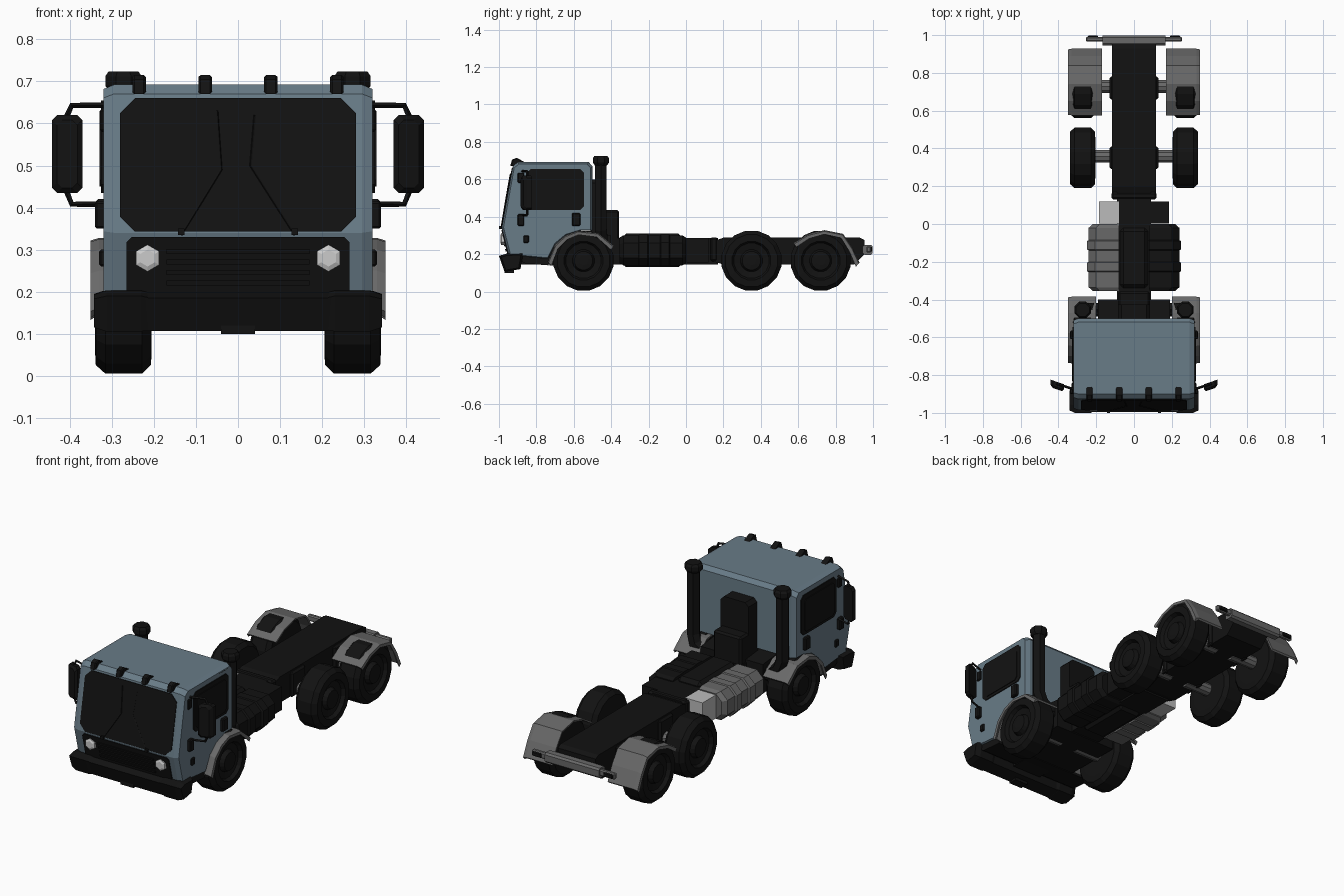
import bpy, bmesh
from math import sin, cos, pi
from mathutils import Vector

if "Cube" in bpy.data.objects:
    bpy.data.objects.remove(bpy.data.objects["Cube"])


def mat(name, r, g, b):
    m = bpy.data.materials.new(name)
    m.diffuse_color = (r, g, b, 1)
    m.use_nodes = True
    m.node_tree.nodes["Principled BSDF"].inputs["Base Color"].default_value = m.diffuse_color
    return m


BLUE = mat("cab_blue", 0.14, 0.2, 0.245)
BLACK = mat("black", 0.006, 0.006, 0.006)
GREY = mat("dark_grey", 0.14, 0.14, 0.14)
SILVER = mat("light_grey", 0.5, 0.5, 0.5)


def finish(name, bm, m):
    bmesh.ops.recalc_face_normals(bm, faces=bm.faces)
    me = bpy.data.meshes.new(name)
    bm.to_mesh(me)
    bm.free()
    ob = bpy.data.objects.new(name, me)
    bpy.context.collection.objects.link(ob)
    if m:
        me.materials.append(m)
    return ob


def loft(name, loops, m):
    """Skin between equal-length loops and cap both ends."""
    bm = bmesh.new()
    rings = [[bm.verts.new(p) for p in loop] for loop in loops]
    n = len(rings[0])
    for a, b in zip(rings, rings[1:]):
        for i in range(n):
            j = (i + 1) % n
            bm.faces.new((a[i], a[j], b[j], b[i]))
    bm.faces.new(rings[0])
    bm.faces.new(rings[-1])
    return finish(name, bm, m)


def extrude_x(name, pts, x0, x1, m, chamfer=0.0, scale=0.95):
    """Side profile (y, z) extruded across x, ends optionally chamfered."""
    cy = (min(p[0] for p in pts) + max(p[0] for p in pts)) / 2
    cz = (min(p[1] for p in pts) + max(p[1] for p in pts)) / 2
    full = lambda x: [(x, y, z) for y, z in pts]
    small = lambda x: [(x, cy + (y - cy) * scale, cz + (z - cz) * scale) for y, z in pts]
    if chamfer:
        d = chamfer if x1 > x0 else -chamfer
        return loft(name, [small(x0), full(x0 + d), full(x1 - d), small(x1)], m)
    return loft(name, [full(x0), full(x1)], m)


def octagon(u0, u1, v0, v1, c):
    return [(u0 + c, v0), (u1 - c, v0), (u1, v0 + c), (u1, v1 - c),
            (u1 - c, v1), (u0 + c, v1), (u0, v1 - c), (u0, v0 + c)]


def box(name, x, y, z, m, bevel=0.0):
    bm = bmesh.new()
    bmesh.ops.create_cube(bm, size=1)
    for v in bm.verts:
        v.co = [(a + b) / 2 + c * (b - a) for c, (a, b) in zip(v.co, (x, y, z))]
    if bevel:
        bmesh.ops.bevel(bm, geom=bm.edges[:], offset=bevel, segments=1, affect='EDGES')
    return finish(name, bm, m)


def lathe(name, prof, centre, axis, m, n=16):
    """Revolve (distance along axis, radius) points."""
    c, loops = Vector(centre), []
    for d, r in prof:
        ring = []
        for i in range(n):
            a = 2 * pi * (i + 0.5) / n
            u, v = r * cos(a), r * sin(a)
            ring.append(c + Vector({'x': (d, u, v), 'y': (u, d, v), 'z': (u, v, d)}[axis]))
        loops.append(ring)
    return loft(name, loops, m)


def tube(name, pts, r, m, res=1):
    cu = bpy.data.curves.new(name, 'CURVE')
    cu.dimensions, cu.bevel_depth, cu.bevel_resolution, cu.use_fill_caps = '3D', r, res, True
    sp = cu.splines.new('POLY')
    sp.points.add(len(pts) - 1)
    for p, co in zip(sp.points, pts):
        p.co = (*co, 1)
    sp.use_smooth = False
    cu.materials.append(m)
    ob = bpy.data.objects.new(name, cu)
    bpy.context.collection.objects.link(ob)


def front_y(z):
    """Position of the raked cab front at height z."""
    return -0.985 + (z - 0.34) * (0.18 if z > 0.34 else -0.25)


def front_panel(name, pts, d0, d1, m):
    return loft(name, [[(x, front_y(z) - d, z) for x, z in pts] for d in (d0, d1)], m)


# Cab shell with wheel arch cut into the side profile
cab = [(-0.985, 0.34), (-0.947, 0.19), (-0.74, 0.17), (-0.70, 0.25), (-0.64, 0.30),
       (-0.56, 0.325), (-0.5, 0.325), (-0.5, 0.67), (-0.52, 0.692), (-0.90, 0.692), (-0.926, 0.67)]
extrude_x("cab", cab, -0.32, 0.32, BLUE, 0.025, 0.96)
extrude_x("cab_sill", [(-0.945, 0.2), (-0.86, 0.15), (-0.735, 0.14), (-0.72, 0.2)], -0.31, 0.31, BLACK)
extrude_x("cab_floor", [(-0.73, 0.2), (-0.73, 0.14), (-0.4, 0.14), (-0.4, 0.3), (-0.6, 0.32)], -0.19, 0.19, BLACK)

# Windscreen, wipers, grille
front_panel("windscreen", octagon(-0.28, 0.28, 0.343, 0.66, 0.035), -0.01, 0.004, BLACK)
front_panel("grille", octagon(-0.265, 0.265, 0.19, 0.33, 0.012), -0.01, 0.005, BLACK)
for i in range(4):
    z = 0.215 + i * 0.025
    front_panel("grille_slat", [(-0.17, z), (0.17, z), (0.17, z + 0.012), (-0.17, z + 0.012)], 0, 0.011, BLACK)
for s in (1, -1):
    path = [(0.135, 0.335), (0.03, 0.5), (0.04, 0.62)] if s > 0 else [(-0.135, 0.335), (-0.04, 0.49), (-0.05, 0.63)]
    tube("wiper", [(x, front_y(z) - 0.006, z) for x, z in path], 0.003, BLACK, 0)
    box("wiper_base", sorted((s * 0.127, s * 0.143)), (-1.0, -0.98), (0.335, 0.35), BLACK)

# Bumper
extrude_x("bumper", [(-0.995, 0.185), (-0.96, 0.198), (-0.88, 0.198), (-0.89, 0.12), (-0.965, 0.107)], -0.3, 0.3, BLACK)
box("bumper_lip", (-0.04, 0.04), (-0.97, -0.92), (0.1, 0.12), BLACK)

for x in (-0.235, -0.078, 0.078, 0.235):
    extrude_x("roof_light", [(-0.94, 0.67), (-0.93, 0.705), (-0.905, 0.715), (-0.86, 0.69), (-0.88, 0.67)],
              x - 0.016, x + 0.016, BLACK, 0.005, 0.8)

tyre = [(0.205, 0.03), (0.205, 0.11), (0.207, 0.142), (0.228, 0.163), (0.315, 0.163), (0.338, 0.142),
        (0.34, 0.105), (0.32, 0.095), (0.312, 0.06), (0.335, 0.05), (0.338, 0.025)]

for s in (1, -1):
    # Bumper corner and headlight
    extrude_x("bumper_corner", [(-1.0, 0.19), (-0.96, 0.203), (-0.87, 0.205), (-0.885, 0.12), (-0.97, 0.105)],
              s * 0.2, s * 0.342, BLACK, 0.03, 0.8)
    lathe("headlight", [(-0.01, 0.02), (-0.005, 0.032), (0.02, 0.032)], (s * 0.215, -0.982, 0.28), 'y', None, 6)

    # Door window, handle, pillar trim and side markers
    extrude_x("side_window", octagon(-0.85, -0.545, 0.435, 0.655, 0.02), s * 0.30, s * 0.325, BLACK)
    extrude_x("window_frame", octagon(-0.83, -0.57, 0.45, 0.63, 0.015), s * 0.32, s * 0.329, BLACK)
    for nm, y, z, d in (("door_handle", (-0.61, -0.565), (0.35, 0.42), 0.338),
                        ("lower_handle", (-0.59, -0.56), (0.27, 0.30), 0.328),
                        ("mirror_mount", (-0.9, -0.865), (0.58, 0.635), 0.328),
                        ("lower_mirror_mount", (-0.9, -0.865), (0.35, 0.415), 0.34),
                        ("side_marker", (-0.87, -0.84), (0.26, 0.3), 0.33),
                        ("rain_gutter", (-0.63, -0.54), (0.667, 0.682), 0.32)):
        box(nm, sorted((s * 0.3, s * d)), y, z, BLACK, 0.005)

    # Mirror and its arms
    loft("mirror", [[(s * x, y + (x - 0.41) * 0.35, z) for x, z in octagon(0.37 + c, 0.442 - c, 0.435 + c, 0.62 - c, 0.012)]
                    for y, c in ((-0.875, 0.012), (-0.862, 0), (-0.835, 0))], BLACK)
    for z, ze in ((0.643, 0.61), (0.408, 0.445)):
        tube("mirror_arm", [(s * 0.305, -0.88, z), (s * 0.395, -0.85, z), (s * 0.41, -0.848, ze)], 0.007, BLACK, 0)

    # Exhaust stack
    tube("exhaust_pipe", [(s * 0.272, -0.455, 0.70), (s * 0.272, -0.455, 0.33), (s * 0.255, -0.45, 0.28),
                          (s * 0.21, -0.45, 0.25), (s * 0.1, -0.45, 0.24)], 0.036, BLACK, 1)
    lathe("exhaust_cap", [(0.675, 0.036), (0.69, 0.047), (0.712, 0.047), (0.724, 0.038)],
          (s * 0.272, -0.455, 0), 'z', BLACK, 8)

    # Wheels and axles
    for y in (-0.548, 0.35, 0.72):
        lathe("wheel", [(s * d, r) for d, r in tyre], (0, y, 0.165), 'x', BLACK)
        lathe("axle", [(s * 0.05, 0.035), (s * 0.215, 0.035)], (0, y + 0.008, 0.17), 'x', GREY, 10)
    for y in (0.35, 0.72):
        box("axle_bracket", sorted((s * 0.1, s * 0.13)), (y - 0.06, y + 0.06), (0.14, 0.28), BLACK, 0.01)

    # Fenders: arched strips with a folded outer lip
    for nm, arch, xi, xo in (
            ("front_fender", [(-0.738, 0.16), (-0.70, 0.25), (-0.645, 0.30), (-0.577, 0.325), (-0.47, 0.313), (-0.385, 0.245)], 0.2, 0.35),
            ("rear_fender", [(0.575, 0.26), (0.65, 0.305), (0.74, 0.328), (0.84, 0.308), (0.89, 0.235), (0.928, 0.155)], 0.17, 0.35)):
        cy = -0.55 if arch[0][0] < 0 else 0.73
        low = lambda k, d: [(cy + (y - cy) * k, (z - d)) for y, z in arch]
        strip = arch + low(0.96, 0.008)[::-1]
        lip = low(0.98, 0.006) + low(0.9, 0.022)[::-1]
        loft(nm, [[(s * xi, y, z) for y, z in strip], [(s * (xo - 0.02), y, z) for y, z in strip],
                  [(s * xo, y, z) for y, z in lip]], GREY)

    # Side tanks with ribs, and the box behind each
    m = BLACK if s > 0 else GREY
    tank = [(0.08, 0.14), (0.20, 0.14), (0.24, 0.18), (0.24, 0.26), (0.20, 0.30), (0.08, 0.30)]
    loops = []
    for y, k in ((-0.355, 0.86), (-0.335, 1), (-0.255, 1), (-0.25, 1.06), (-0.205, 1.06), (-0.2, 1), (-0.14, 1),
                 (-0.135, 1.06), (-0.09, 1.06), (-0.085, 1), (-0.02, 1), (0.0, 0.86)):
        loops.append([(s * (0.08 + (x - 0.08) * k), y, 0.22 + (z - 0.22) * k) for x, z in tank])
    loft("side_tank", loops, m)
    box("side_box", sorted((s * 0.08, s * 0.185)), (0.003, 0.12), (0.155, 0.285), BLACK if s > 0 else SILVER)

    # Tail lights
    box("tail_light_arm", sorted((s * 0.16, s * 0.255)), (0.965, 0.99), (0.208, 0.242), GREY, 0.006)
    box("tail_light", sorted((s * 0.19, s * 0.245)), (0.98, 0.997), (0.213, 0.237), BLACK, 0.004)

# Chassis frame
box("front_chassis", (-0.09, 0.09), (-0.88, 0.17), (0.145, 0.285), BLACK)
extrude_x("rear_chassis", [(0.15, 0.16), (0.2, 0.145), (0.9, 0.145), (0.955, 0.2), (0.955, 0.275), (0.93, 0.288), (0.2, 0.288), (0.15, 0.27)],
          -0.116, 0.116, BLACK)
box("gearbox_cover", (-0.075, 0.075), (-0.34, -0.02), (0.13, 0.31), BLACK, 0.02)
box("chassis_joint", (-0.12, 0.12), (0.13, 0.17), (0.16, 0.29), BLACK, 0.01)
extrude_x("rear_crossbar", octagon(0.945, 0.998, 0.195, 0.25, 0.01), -0.166, 0.166, GREY)

# Air intake and cross beam behind the cab
loft("intake_tower", [[(x, y, z) for x, z in octagon(-0.085, 0.085, 0.2, 0.6, 0.02)] for y in (-0.51, -0.425)], BLACK)
box("intake_box", (-0.085, 0.085), (-0.44, -0.357), (0.22, 0.435), BLACK, 0.01)
box("cross_beam", (-0.25, 0.25), (-0.49, -0.42), (0.2, 0.27), BLACK, 0.012)
